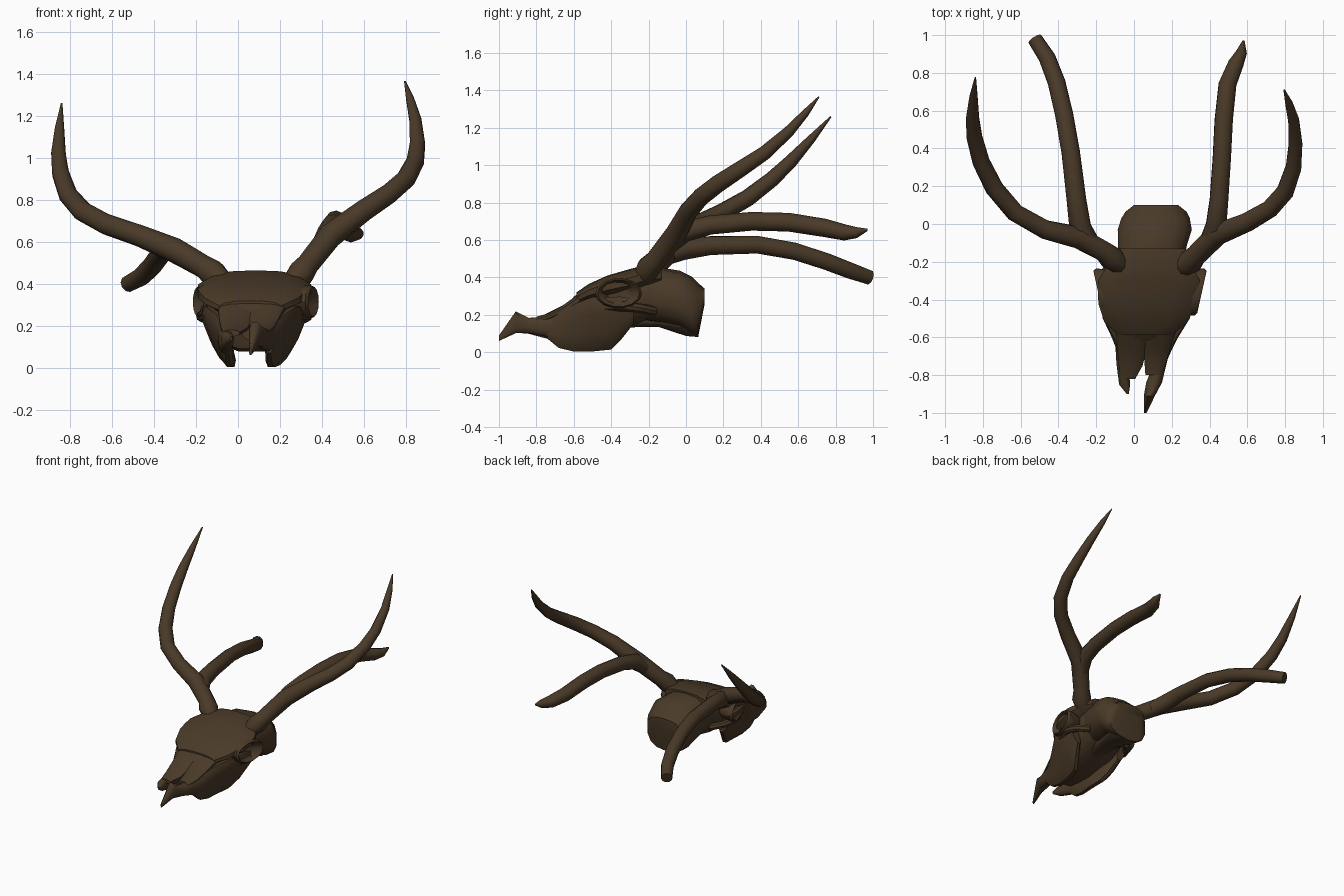
import bpy, bmesh, math
from mathutils import Vector

bone = bpy.data.materials.new("dark brown bone")
bone.diffuse_color = (0.068, 0.042, 0.021, 1)


def midline(y):
    # the skull is turned slightly, so its middle drifts with y
    return 0.1 + 0.07 * y


def skin(name, loops, caps=True):
    """Bridge a list of equal point loops into a mesh."""
    bm = bmesh.new()
    rows = [[bm.verts.new(p) for p in loop] for loop in loops]
    n = len(rows[0])
    for a, b in zip(rows, rows[1:]):
        for i in range(n):
            j = (i + 1) % n
            bm.faces.new((a[i], a[j], b[j], b[i]))
    if caps:
        bm.faces.new(rows[0])
        bm.faces.new(rows[-1])
    bmesh.ops.recalc_face_normals(bm, faces=bm.faces)
    me = bpy.data.meshes.new(name)
    bm.to_mesh(me)
    bm.free()
    me.materials.append(bone)
    ob = bpy.data.objects.new(name, me)
    bpy.context.collection.objects.link(ob)
    bpy.ops.object.select_all(action='DESELECT')
    ob.select_set(True)
    bpy.context.view_layer.objects.active = ob
    bpy.ops.object.shade_smooth_by_angle(angle=math.radians(38))
    return ob


def power(v, e):
    return math.copysign(abs(v) ** e, v)


def loft(name, rings, e=0.8, n=12, caps=True):
    """Rings along y: (y, offset from midline, half width, bottom z, top z)."""
    loops = []
    for y, dx, hw, zb, zt in rings:
        loop = []
        for i in range(n):
            t = 2 * math.pi * (i + 0.5) / n
            loop.append((midline(y) + dx + hw * power(math.cos(t), e), y,
                         (zb + zt) / 2 + (zt - zb) / 2 * power(math.sin(t), e)))
        loops.append(loop)
    return skin(name, loops, caps)


def tube(name, path, n=10):
    """Tapered tube through points (x, y, z, radius)."""
    pts = [Vector(p[:3]) for p in path]
    loops = []
    for k, p in enumerate(pts):
        d = (pts[min(k + 1, len(pts) - 1)] - pts[max(k - 1, 0)]).normalized()
        u = d.cross(Vector((0.3, -0.5, 0.8))).normalized() if k == 0 \
            else (u - d * u.dot(d)).normalized()
        v = d.cross(u)
        r = path[k][3]
        loops.append([p + r * (u * math.cos(2 * math.pi * i / n)
                               + v * math.sin(2 * math.pi * i / n)) for i in range(n)])
    return skin(name, loops)


# braincase with steep back
loft("braincase", [(-0.30, 0, 0.16, 0.20, 0.44), (-0.20, 0, 0.185, 0.16, 0.455),
                   (-0.12, 0.005, 0.185, 0.15, 0.45), (-0.03, 0.012, 0.20, 0.13, 0.435),
                   (0.03, 0.012, 0.185, 0.09, 0.405), (0.065, 0.012, 0.165, 0.08, 0.37),
                   (0.10, 0.01, 0.12, 0.26, 0.34)], n=14)

# face core, open at the nose
loft("face", [(-0.70, 0, 0.11, 0.09, 0.20), (-0.65, 0, 0.13, 0.085, 0.24),
              (-0.60, 0, 0.15, 0.075, 0.30), (-0.50, 0, 0.19, 0.075, 0.37),
              (-0.35, 0, 0.20, 0.12, 0.42), (-0.20, 0, 0.18, 0.17, 0.45)], caps=False)

# broad forehead plate
loft("forehead", [(-0.585, 0, 0.15, 0.25, 0.32), (-0.52, 0, 0.225, 0.27, 0.365),
                  (-0.42, 0, 0.265, 0.29, 0.41), (-0.30, 0, 0.275, 0.31, 0.445),
                  (-0.22, 0, 0.23, 0.34, 0.465), (-0.13, 0, 0.18, 0.36, 0.46)], n=14)

# nasal plates roofing the muzzle
loft("left_nasal_plate", [(-0.55, -0.06, 0.10, 0.26, 0.33), (-0.66, -0.065, 0.08, 0.20, 0.25),
                          (-0.75, -0.065, 0.065, 0.165, 0.205), (-0.82, -0.075, 0.04, 0.15, 0.18)])
loft("right_nasal_plate", [(-0.55, 0.08, 0.09, 0.26, 0.33), (-0.66, 0.065, 0.075, 0.20, 0.25),
                           (-0.73, 0.065, 0.06, 0.17, 0.21), (-0.80, 0.06, 0.045, 0.15, 0.19)])

# pointed muzzle prongs
loft("left_muzzle_prong", [(-0.60, -0.13, 0.03, 0.08, 0.24), (-0.74, -0.11, 0.032, 0.07, 0.19),
                           (-0.85, -0.09, 0.03, 0.10, 0.17), (-0.90, -0.07, 0.006, 0.13, 0.15)])
loft("right_muzzle_prong", [(-0.60, 0.12, 0.03, 0.08, 0.24), (-0.74, 0.09, 0.035, 0.08, 0.19),
                            (-0.84, 0.065, 0.043, 0.10, 0.185), (-0.91, 0.045, 0.03, 0.10, 0.22),
                            (-1.0, 0.03, 0.007, 0.06, 0.09)])

for s, side in ((-1, "left"), (1, "right")):
    # deep cheek slabs reaching the ground
    cheek = loft(side + "_cheek", [(-0.74, s * 0.10, 0.02, 0.07, 0.17),
                                   (-0.68, s * 0.11, 0.03, 0.02, 0.22),
                                   (-0.60, s * 0.125, 0.038, 0.0, 0.26),
                                   (-0.50, s * 0.145, 0.045, 0.0, 0.30),
                                   (-0.40, s * 0.16, 0.045, 0.01, 0.30),
                                   (-0.35, s * 0.17, 0.04, 0.06, 0.30),
                                   (-0.28, s * 0.17, 0.03, 0.15, 0.29)])
    # cheeks lean outward toward the top
    for v in cheek.data.vertices:
        k = max(0, min(1, (v.co.y + 0.74) / 0.25))
        v.co.x += s * k * 0.4 * (v.co.z - 0.13)

    # eye socket: flared rim with a hollow cup
    loops = []
    for dx, f in ((0.13, 0.75), (0.20, 0.95), (0.26, 1.0), (0.275, 0.9), (0.26, 0.78), (0.215, 0.5)):
        loops.append([(midline(-0.36) + s * (dx + 0.025 * math.cos(t)) + 0.01,
                       -0.36 + 0.125 * f * math.cos(t), 0.315 + 0.08 * f * math.sin(t))
                      for t in (2 * math.pi * i / 14 for i in range(14))])
    skin(side + "_eye_socket", loops)

    # short cheek arch behind the socket
    tube(side + "_cheek_arch", [(midline(-0.42) + s * 0.21, -0.42, 0.25, 0.035),
                                (midline(-0.32) + s * 0.25, -0.32, 0.245, 0.027),
                                (midline(-0.24) + s * 0.225, -0.24, 0.235, 0.025),
                                (midline(-0.17) + s * 0.16, -0.17, 0.22, 0.025)], 8)

# skull base under the braincase
loft("skull_base", [(-0.36, 0, 0.06, 0.13, 0.24), (-0.15, 0.0, 0.08, 0.135, 0.22),
                    (0.0, 0.01, 0.11, 0.085, 0.22), (0.06, 0.01, 0.10, 0.08, 0.2)])

# right antler: main beam and back tine
tube("right_main_beam", [(0.255, -0.23, 0.40, 0.05), (0.30, -0.20, 0.45, 0.066),
                         (0.33, -0.165, 0.49, 0.056), (0.44, -0.055, 0.63, 0.06),
                         (0.60, 0.01, 0.75, 0.052), (0.72, 0.08, 0.83, 0.048),
                         (0.80, 0.17, 0.90, 0.047), (0.845, 0.30, 0.985, 0.043),
                         (0.855, 0.42, 1.065, 0.038), (0.845, 0.55, 1.18, 0.03),
                         (0.82, 0.64, 1.28, 0.02), (0.795, 0.71, 1.365, 0.004)])
tube("right_back_tine", [(0.39, -0.11, 0.56, 0.05), (0.435, -0.01, 0.645, 0.057),
                         (0.45, 0.13, 0.68, 0.051), (0.465, 0.35, 0.70, 0.05),
                         (0.475, 0.55, 0.695, 0.05), (0.495, 0.74, 0.665, 0.049),
                         (0.54, 0.85, 0.64, 0.043), (0.57, 0.91, 0.64, 0.03),
                         (0.58, 0.97, 0.655, 0.006)])

# left antler: lower and wider main beam, drooping back tine
tube("left_main_beam", [(-0.07, -0.22, 0.41, 0.05), (-0.12, -0.18, 0.45, 0.066),
                        (-0.16, -0.145, 0.48, 0.056), (-0.30, -0.07, 0.56, 0.06),
                        (-0.47, -0.03, 0.63, 0.052), (-0.63, 0.06, 0.685, 0.05),
                        (-0.74, 0.19, 0.745, 0.049), (-0.81, 0.33, 0.825, 0.046),
                        (-0.845, 0.46, 0.925, 0.042), (-0.855, 0.56, 1.02, 0.036),
                        (-0.85, 0.67, 1.14, 0.023), (-0.84, 0.775, 1.26, 0.004)])
tube("left_back_tine", [(-0.22, -0.12, 0.51, 0.05), (-0.285, -0.02, 0.55, 0.059),
                        (-0.305, 0.13, 0.57, 0.052), (-0.335, 0.38, 0.575, 0.049),
                        (-0.37, 0.58, 0.54, 0.048), (-0.41, 0.75, 0.485, 0.047),
                        (-0.46, 0.88, 0.435, 0.045), (-0.525, 0.98, 0.40, 0.04)])
